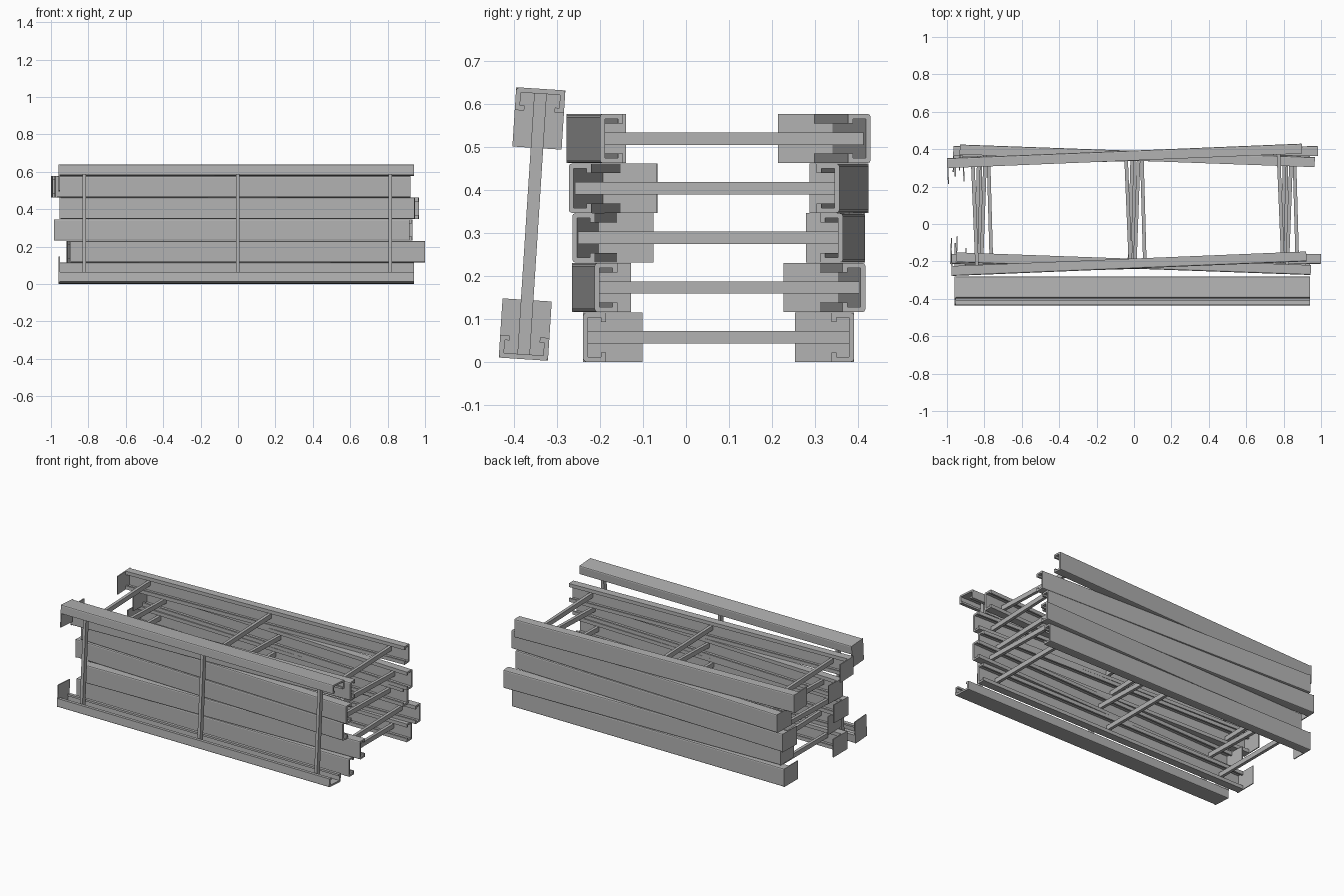
import bpy, bmesh, math
from mathutils import Matrix, Vector

if "Cube" in bpy.data.objects:
    bpy.data.objects.remove(bpy.data.objects["Cube"])

LENGTH, HALF_W, HALF_H = 1.893, 0.315, 0.0573
FLANGE, LIP, T, R = 0.053, 0.022, 0.0115, 0.007
PLATE_W, PLATE_T = 0.138, 0.006

steel = bpy.data.materials.new("steel_grey")
steel.diffuse_color = (0.45, 0.45, 0.45, 1)
steel.use_nodes = True
steel.node_tree.nodes["Principled BSDF"].inputs["Base Color"].default_value = steel.diffuse_color


def make_object(name, bm, matrix):
    bmesh.ops.recalc_face_normals(bm, faces=bm.faces)
    mesh = bpy.data.meshes.new(name)
    bm.to_mesh(mesh)
    bm.free()
    mesh.materials.append(steel)
    ob = bpy.data.objects.new(name, mesh)
    ob.matrix_world = matrix
    bpy.context.collection.objects.link(ob)


def box(name, centre, size, matrix):
    bm = bmesh.new()
    bmesh.ops.create_cube(bm, size=1, matrix=Matrix.Translation(centre) @ Matrix.Diagonal((*size, 1)))
    make_object(name, bm, matrix)


def channel(name, side, matrix):
    # upper half of the lipped C section, measured inwards from the web
    half = [(T, HALF_H - T), (FLANGE - T, HALF_H - T), (FLANGE - T, HALF_H - LIP),
            (FLANGE, HALF_H - LIP), (FLANGE, HALF_H), (R, HALF_H),
            (R * 0.3, HALF_H - R * 0.3), (0, HALF_H - R)]
    section = half + [(d, -z) for d, z in reversed(half)]
    bm = bmesh.new()
    face = bm.faces.new([bm.verts.new((-LENGTH / 2, side * (HALF_W - d), z)) for d, z in section])
    ext = bmesh.ops.extrude_face_region(bm, geom=[face], use_keep_orig=True)
    bmesh.ops.translate(bm, vec=(LENGTH, 0, 0),
                        verts=[g for g in ext["geom"] if isinstance(g, bmesh.types.BMVert)])
    make_object(name, bm, matrix)


def frame(label, centre, turn=0.0, lean=0.0):
    m = (Matrix.Translation(centre) @ Matrix.Rotation(math.radians(turn), 4, 'Z')
         @ Matrix.Rotation(math.radians(lean), 4, 'X'))
    for side, word in ((-1, "near"), (1, "far")):
        channel(f"{label}_{word}_rail", side, m)
        # wide closing plate on one end of each rail
        box(f"{label}_{word}_end_plate",
            Vector((-LENGTH / 2 - PLATE_T / 2, side * (HALF_W - PLATE_W / 2), 0)),
            (PLATE_T, PLATE_W, HALF_H * 2), m)
    for i, x in enumerate((-0.815, 0.005, 0.82)):
        box(f"{label}_rung_{i + 1}", Vector((x, 0, 0)), (0.019, 2 * (HALF_W - T), 0.029), m)


# stacked frames, each slightly twisted: centre x, twist in degrees
stack = [(-0.006, 0.0), (0.045, 1.6), (-0.022, -1.55), (0.01, -2.05), (-0.036, 2.35)]
for n, (x, turn) in enumerate(stack):
    frame(f"stacked_frame_{n + 1}", (x, 0.076, HALF_H + n * 0.1155), turn=turn)

# one frame standing on edge and leaning against the stack
frame("leaning_frame", (-0.006, -0.358, 0.3205), lean=86.3)
